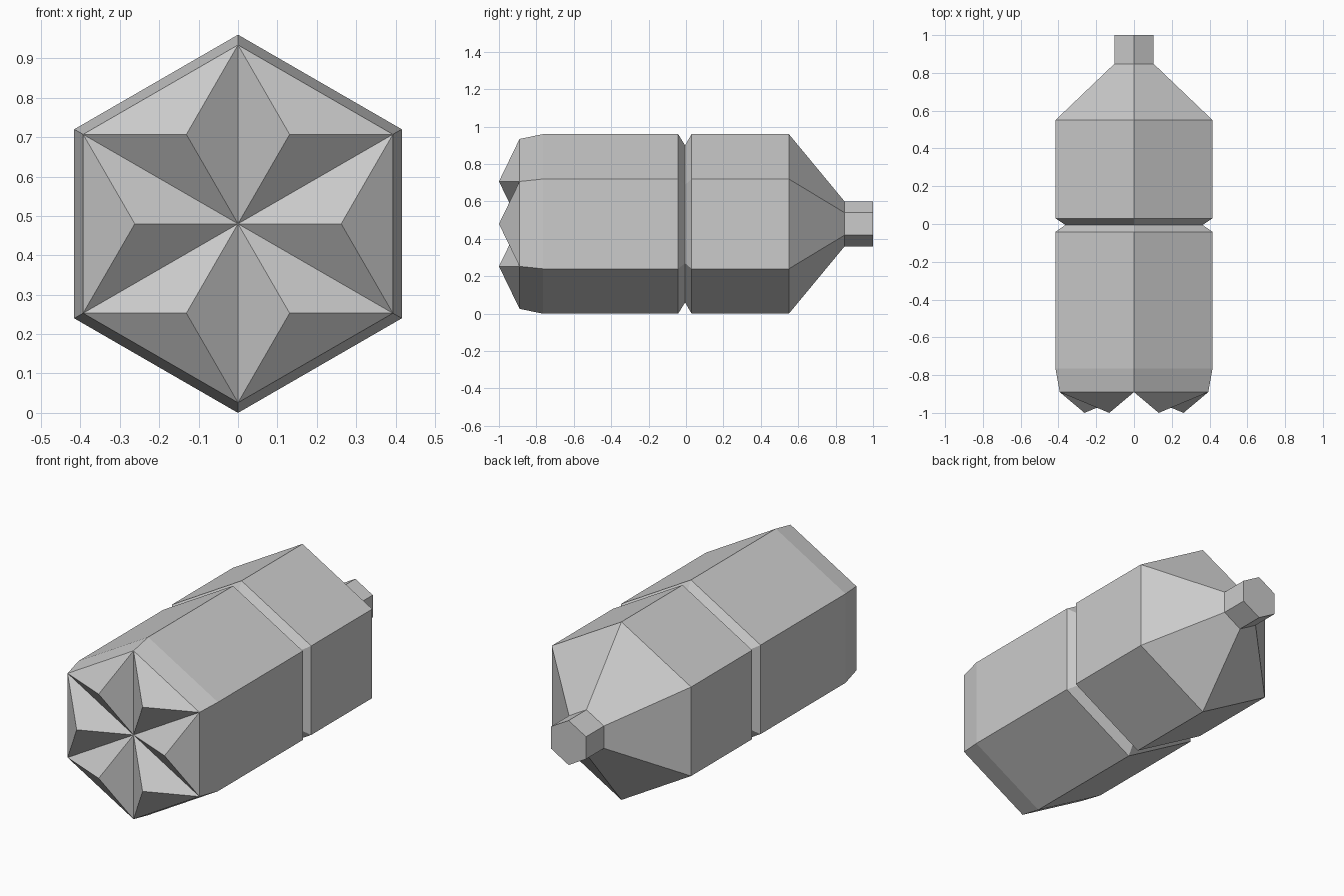
import bpy, bmesh
from math import sin, cos, pi

cube = bpy.data.objects.get("Cube")
if cube:
    bpy.data.objects.remove(cube, do_unlink=True)

SIDES = 6
AXIS_Z = 0.48

grey = bpy.data.materials.new("light grey plastic")
grey.use_nodes = True
colour = (0.6, 0.6, 0.6, 1)
grey.diffuse_color = colour
grey.node_tree.nodes["Principled BSDF"].inputs["Base Color"].default_value = colour

bm = bmesh.new()


def point(radius, y, step):
    """Point around the lengthwise axis; step 0 is straight up."""
    a = 2 * pi * step / SIDES
    return bm.verts.new((radius * sin(a), y, AXIS_Z + radius * cos(a)))


# Body: base bevel, wall, waist groove, shoulder and neck as (y, radius)
profile = [(-0.89, 0.454), (-0.765, 0.48), (-0.042, 0.48), (-0.005, 0.42),
           (0.03, 0.48), (0.55, 0.48), (0.848, 0.12), (1.0, 0.12)]
rings = [[point(r, y, i) for i in range(SIDES)] for y, r in profile]
for a, b in zip(rings, rings[1:]):
    for i in range(SIDES):
        j = (i + 1) % SIDES
        bm.faces.new((a[i], a[j], b[j], b[i]))

# Closed mouth
bm.faces.new(rings[-1])

# Star-shaped foot: one pointed lobe per side around a sunken centre
base = rings[0]
centre = point(0, -0.89, 0)
for i in range(SIDES):
    j = (i + 1) % SIDES
    tip = point(0.262, -1.0, i + 0.5)
    for edge in ((base[i], base[j]), (base[j], centre), (centre, base[i])):
        bm.faces.new((*edge, tip))

bmesh.ops.recalc_face_normals(bm, faces=bm.faces)
mesh = bpy.data.meshes.new("bottle")
bm.to_mesh(mesh)
bm.free()
mesh.materials.append(grey)
bottle = bpy.data.objects.new("bottle", mesh)
bpy.context.collection.objects.link(bottle)
